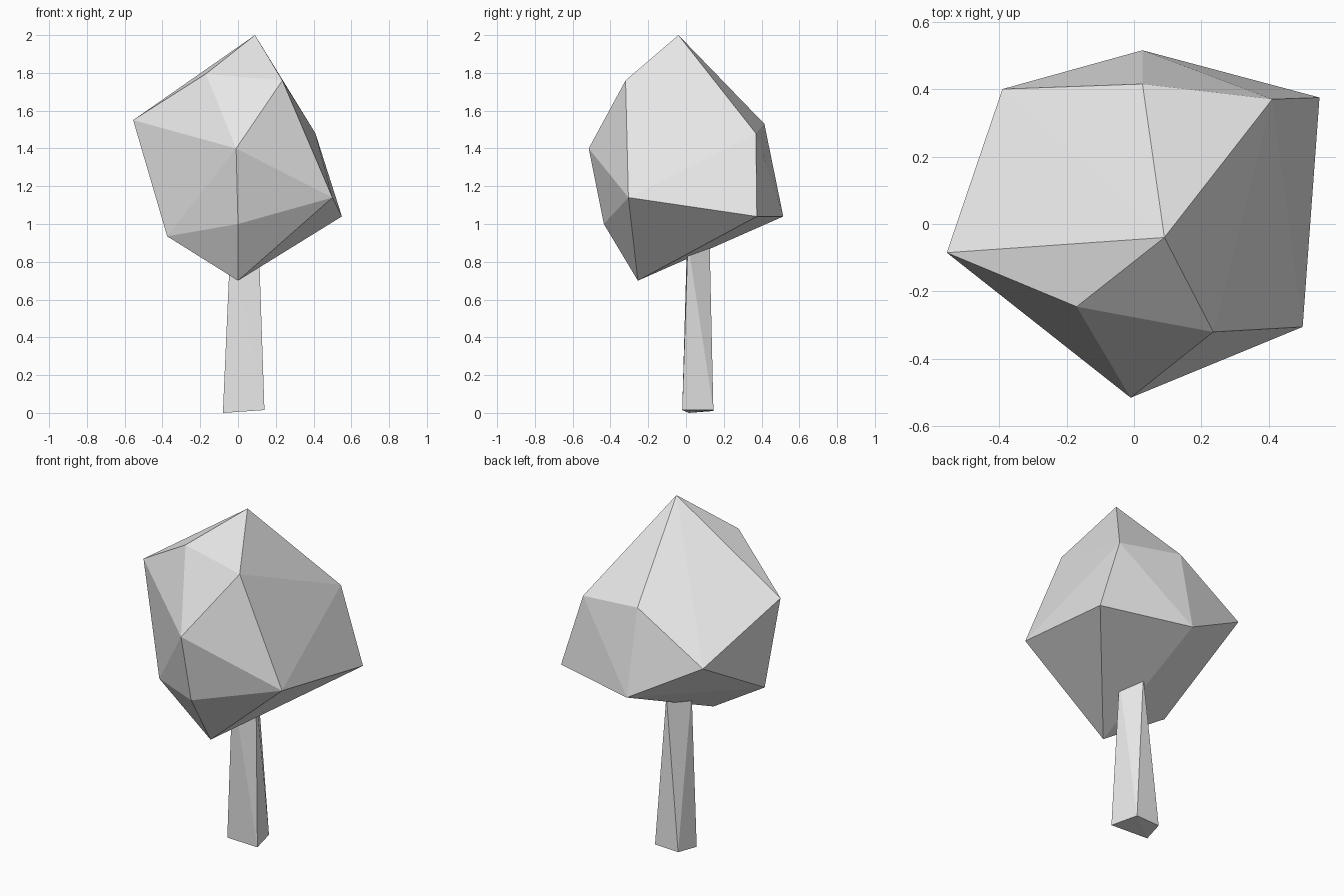
import bpy
import bmesh

default_cube = bpy.data.objects.get("Cube")
if default_cube:
    bpy.data.objects.remove(default_cube, do_unlink=True)


def make_material(name, colour):
    mat = bpy.data.materials.new(name)
    mat.use_nodes = True
    mat.diffuse_color = colour
    for node in mat.node_tree.nodes:
        if node.type == "BSDF_PRINCIPLED":
            node.inputs["Base Color"].default_value = colour
    return mat


def faceted_solid(name, corners, material):
    """Wrap flat faces around a handful of corner points."""
    bm = bmesh.new()
    for corner in corners:
        bm.verts.new(corner)
    bmesh.ops.convex_hull(bm, input=bm.verts[:])
    bmesh.ops.recalc_face_normals(bm, faces=bm.faces[:])
    mesh = bpy.data.meshes.new(name)
    bm.to_mesh(mesh)
    bm.free()
    mesh.materials.append(material)
    solid = bpy.data.objects.new(name, mesh)
    bpy.context.collection.objects.link(solid)
    return solid


grey = make_material("light grey", (0.8, 0.8, 0.8, 1.0))

# Crown: irregular faceted boulder shape, listed from peak to lowest tip
peak = (0.09, -0.04, 2.0)
shoulders = [(-0.17, -0.245, 1.795), (0.235, -0.32, 1.76),
             (0.41, 0.37, 1.48), (0.025, 0.415, 1.53)]
belt = [(-0.555, -0.085, 1.55), (-0.01, -0.515, 1.4),
        (0.5, -0.305, 1.14), (-0.39, 0.4, 1.275)]
skirt = [(0.55, 0.375, 1.04), (0.025, 0.515, 1.04),
         (-0.375, -0.195, 0.935), (0.0, -0.435, 1.0)]
tip = (0.0, -0.255, 0.7)
faceted_solid("tree_crown", [peak, *shoulders, *belt, *skirt, tip], grey)

# Trunk: four-cornered foot narrowing to three corners inside the crown
foot = [(-0.08, 0.015, 0.0), (0.14, -0.02, 0.015),
        (0.1, 0.145, 0.015), (-0.05, 0.145, 0.01)]
top = [(-0.04, 0.005, 0.9), (0.11, 0.01, 0.9), (0.04, 0.125, 0.9)]
faceted_solid("tree_trunk", foot + top, grey)
